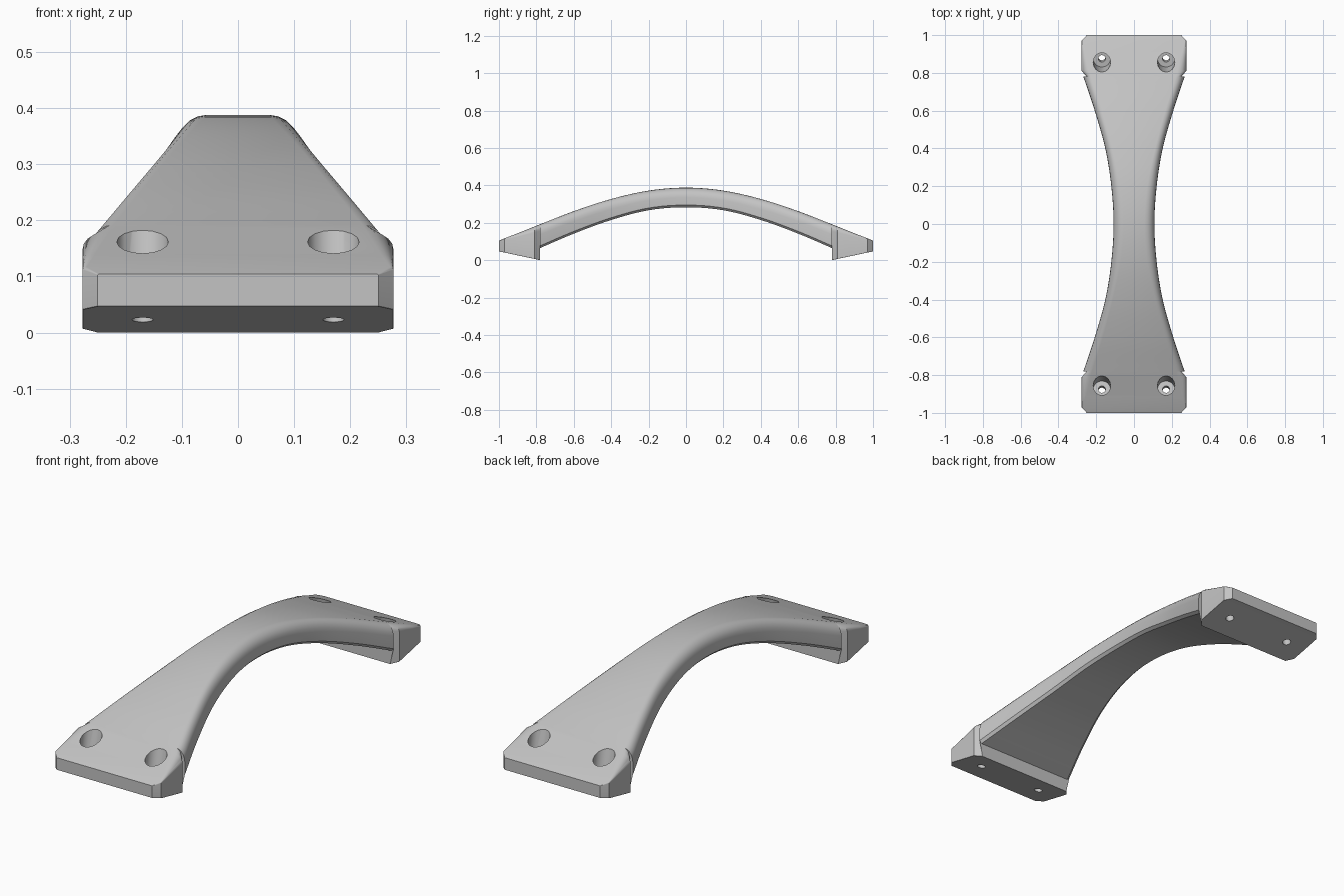
import bpy
import bmesh
import math
from mathutils import Matrix, Vector

cube = bpy.data.objects.get("Cube")
if cube:
    bpy.data.objects.remove(cube, do_unlink=True)

grey = bpy.data.materials.new("light_grey")
grey.use_nodes = True
colour = (0.55, 0.55, 0.55, 1)
grey.diffuse_color = colour
grey.node_tree.nodes["Principled BSDF"].inputs["Base Color"].default_value = colour

# Stations along half the arch: y, top z, underside z, half width, flat top half width
ARCH = [
    (0.0, 0.388, 0.283, 0.108, 0.055),
    (0.2, 0.372, 0.267, 0.120, 0.070),
    (0.4, 0.327, 0.215, 0.152, 0.112),
    (0.6, 0.262, 0.142, 0.208, 0.165),
    (0.78, 0.192, 0.065, 0.268, 0.222),
]
# Foot stations, with clipped corners at both ends
FOOT = [
    (0.78, 0.192, 0.000, 0.250, 0.222),
    (0.81, 0.180, 0.007, 0.277, 0.230),
    (0.91, 0.140, 0.028, 0.277, 0.255),
    (0.97, 0.117, 0.041, 0.277, 0.270),
    (1.0, 0.104, 0.047, 0.250, 0.248),
]


def smooth_stations(rows, steps=6):
    """Catmull-Rom through the rows, mirrored at the crown."""
    first = (-rows[1][0],) + rows[1][1:]
    last = tuple(2 * a - b for a, b in zip(rows[-1], rows[-2]))
    pts = [first] + rows + [last]
    out = []
    for i in range(1, len(rows)):
        for k in range(steps):
            t = k / steps
            out.append(tuple(
                b + 0.5 * t * (c - a + t * (2*a - 5*b + 4*c - d + t * (3*(b - c) + d - a)))
                for a, b, c, d in zip(*pts[i - 1:i + 3])))
    return out + [rows[-1]]


def section(y, top, bottom, w, flat, foot):
    """Cross-section: flat crown, rounded shoulders, flat underside."""
    shoulder = min(0.055, 0.5 * (top - bottom)) * (1 if not foot else 0.6 * (1 - y) / 0.22 + 0.05)
    half = []
    for k in range(6):
        a = k / 5 * math.pi / 2
        half.append((flat + (w - flat) * math.sin(a), top - shoulder * (1 - math.cos(a))))
    edge = 0.0005 if foot else 0.012
    half += [(w, bottom + edge), (w - edge, bottom)]
    return [Vector((x, y, z)) for x, z in half] + [Vector((-x, y, z)) for x, z in reversed(half)]


# Handle body lofted from foot to foot
half_rings = [section(*r, False) for r in smooth_stations(ARCH)]
half_rings += [section(*r, True) for r in FOOT]
rings = [[Vector((p.x, -p.y, p.z)) for p in r] for r in reversed(half_rings[1:])] + half_rings
bm = bmesh.new()
loops = [[bm.verts.new(p) for p in r] for r in rings]
for a, b in zip(loops, loops[1:]):
    for i in range(len(a)):
        j = (i + 1) % len(a)
        bm.faces.new((a[i], a[j], b[j], b[i]))
bm.faces.new(loops[0])
bm.faces.new(loops[-1])
bmesh.ops.remove_doubles(bm, verts=bm.verts, dist=0.0001)
bmesh.ops.recalc_face_normals(bm, faces=bm.faces)
mesh = bpy.data.meshes.new("arched_handle")
bm.to_mesh(mesh)
bm.free()
mesh.materials.append(grey)
handle = bpy.data.objects.new("arched_handle", mesh)
bpy.context.collection.objects.link(handle)


# Screw holes: wide counterbore over a narrow through hole, square to the sole
def cutter(name, radius, low, high):
    bm = bmesh.new()
    for side in (-1, 1):
        for end in (-1, 1):
            place = (Matrix.Translation((side * 0.17, end * 0.885, 0.023))
                     @ Matrix.Rotation(end * math.radians(12), 4, 'X')
                     @ Matrix.Translation((0, 0, (low + high) / 2)))
            bmesh.ops.create_cone(bm, cap_ends=True, segments=16, radius1=radius,
                                  radius2=radius, depth=high - low, matrix=place)
    m = bpy.data.meshes.new(name)
    bm.to_mesh(m)
    bm.free()
    m.materials.append(grey)
    ob = bpy.data.objects.new(name, m)
    bpy.context.collection.objects.link(ob)
    ob.hide_render = True
    return ob


bpy.context.view_layer.objects.active = handle
for name, radius, low, high in (("counterbore_cutter", 0.046, 0.045, 0.25),
                                ("screw_hole_cutter", 0.019, -0.1, 0.2)):
    tool = cutter(name, radius, low, high)
    mod = handle.modifiers.new(name, 'BOOLEAN')
    mod.operation = 'DIFFERENCE'
    mod.solver = 'EXACT'
    mod.object = tool
    bpy.ops.object.modifier_apply(modifier=name)
    bpy.data.objects.remove(tool, do_unlink=True)

bpy.ops.object.select_all(action='DESELECT')
handle.select_set(True)
bpy.ops.object.shade_smooth_by_angle(angle=math.radians(30))
